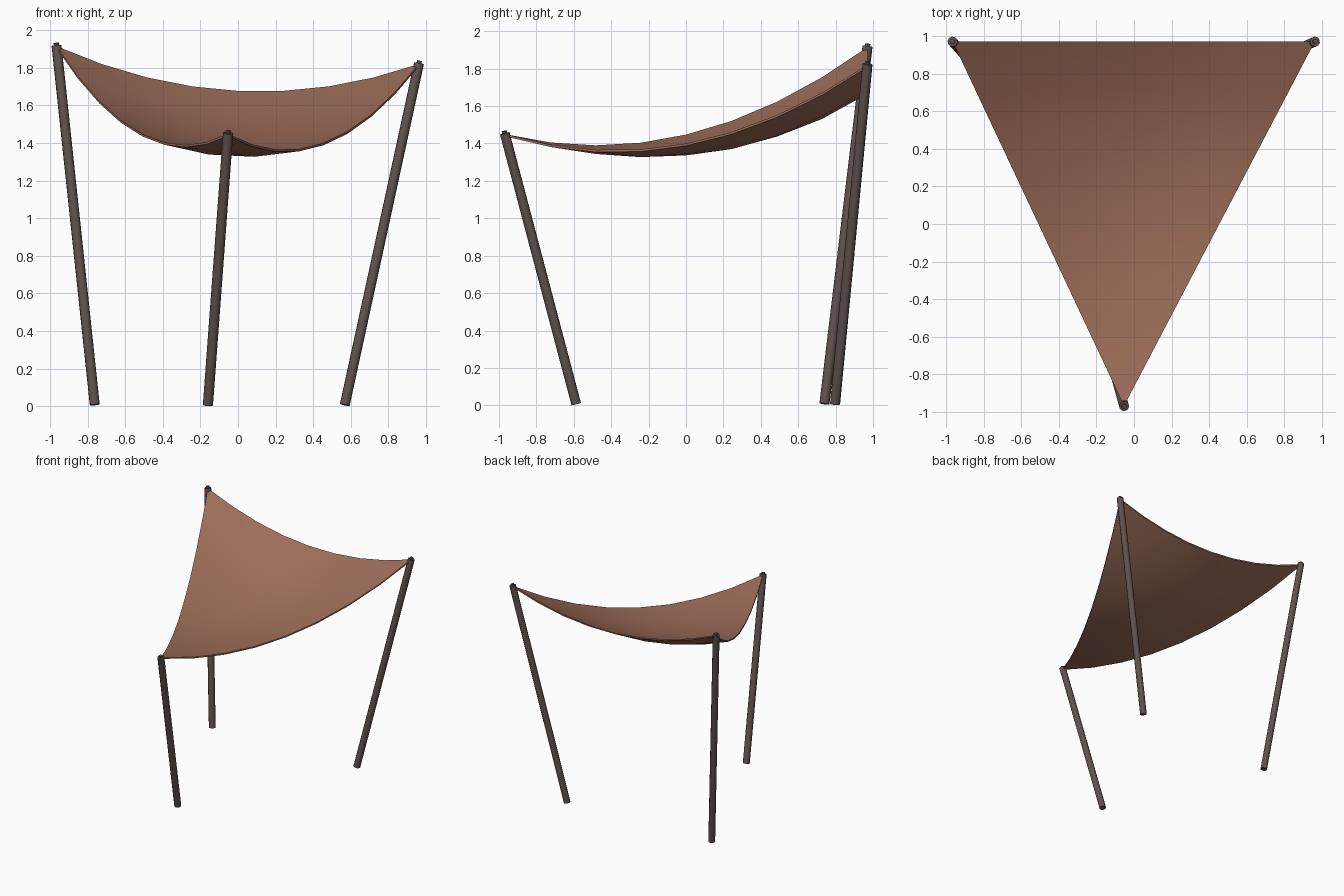
import bpy, bmesh
from mathutils import Vector

if "Cube" in bpy.data.objects:
    bpy.data.objects.remove(bpy.data.objects["Cube"])


def material(name, rgb):
    m = bpy.data.materials.new(name)
    m.diffuse_color = (*rgb, 1)
    m.use_nodes = True
    m.node_tree.nodes["Principled BSDF"].inputs["Base Color"].default_value = m.diffuse_color
    return m


cloth = material("brown_cloth", (0.34, 0.155, 0.10))
wood = material("dark_wood", (0.115, 0.085, 0.078))

# Sail corners and how far each edge sags
A = Vector((-0.965, 0.97, 1.915))
B = Vector((0.962, 0.97, 1.82))
C = Vector((-0.053, -0.968, 1.45))
SAG_AB, SAG_SIDE, BELLY = 0.19, 0.235, 0.033


def sail_point(a, b, c):
    p = A * a + B * b + C * c
    p.z -= 4 * (SAG_AB * a * b + SAG_SIDE * c * (a + b)) + BELLY * 27 * a * b * c
    return p


def finish(bm, name, mat, angle):
    mesh = bpy.data.meshes.new(name)
    bmesh.ops.recalc_face_normals(bm, faces=bm.faces)
    bm.to_mesh(mesh)
    bm.free()
    ob = bpy.data.objects.new(name, mesh)
    bpy.context.collection.objects.link(ob)
    mesh.materials.append(mat)
    bpy.ops.object.select_all(action='DESELECT')
    ob.select_set(True)
    bpy.context.view_layer.objects.active = ob
    bpy.ops.object.shade_smooth_by_angle(angle=angle)
    return ob


# Sagging triangular sail with a thin solid edge
N, THICK = 8, 0.012
bm = bmesh.new()
rows = []
for i in range(N + 1):
    c = 1 - i / N
    rows.append([bm.verts.new(sail_point((i - j) / N, j / N, c)) for j in range(i + 1)])
for i in range(N):
    for j in range(i + 1):
        bm.faces.new((rows[i][j], rows[i + 1][j], rows[i + 1][j + 1]))
        if j < i:
            bm.faces.new((rows[i][j], rows[i + 1][j + 1], rows[i][j + 1]))
top = list(bm.faces)
low = bmesh.ops.extrude_face_region(bm, geom=top, use_keep_orig=True)["geom"]
bmesh.ops.translate(bm, vec=(0, 0, -THICK),
                    verts=[g for g in low if isinstance(g, bmesh.types.BMVert)])
finish(bm, "sail", cloth, 0.7)


def rod(name, p, q, radius, sides=10):
    axis = q - p
    bm = bmesh.new()
    bmesh.ops.create_cone(bm, cap_ends=True, segments=sides, radius1=radius,
                          radius2=radius, depth=axis.length)
    rot = axis.to_track_quat('Z', 'Y').to_matrix().to_4x4()
    bmesh.ops.transform(bm, matrix=rot, verts=bm.verts)
    bmesh.ops.translate(bm, vec=(p + q) / 2, verts=bm.verts)
    finish(bm, name, wood, 0.7)


# Leaning poles, each with a small pin holding the sail corner
for side, tip, base in (("back_left", A, (-0.762, 0.74, 0.008)),
                        ("back_right", B, (0.568, 0.797, 0.007)),
                        ("front", C, (-0.16, -0.587, 0.007))):
    base = Vector(base)
    d = (tip - base).normalized()
    rod(side + "_pole", base, tip + d * 0.004, 0.027)
    rod(side + "_pin", tip - d * 0.01, tip + d * 0.018, 0.014, 8)
